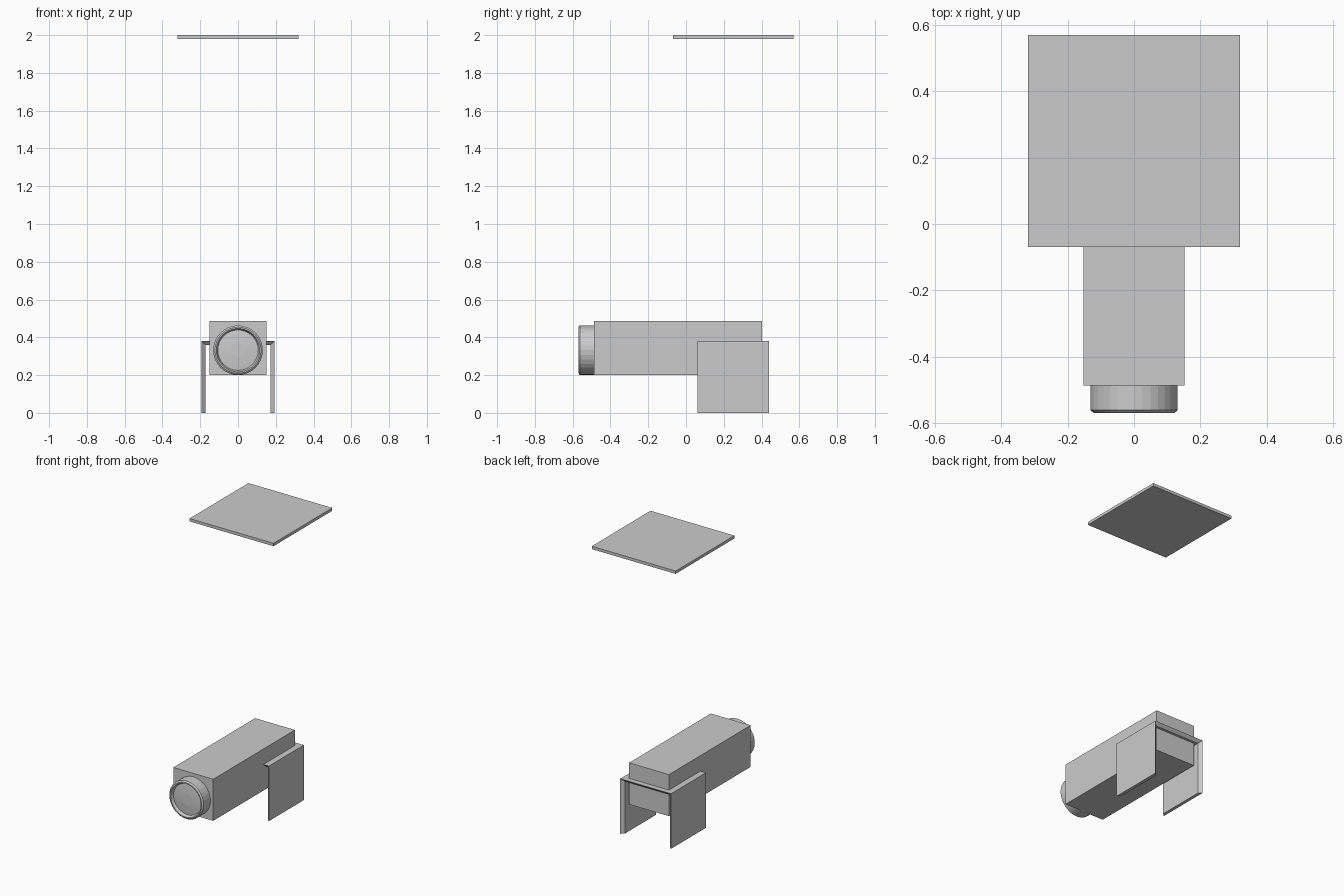
import bpy, bmesh, math

if "Cube" in bpy.data.objects:
    bpy.data.objects.remove(bpy.data.objects["Cube"])


def finish(name, bm):
    bmesh.ops.recalc_face_normals(bm, faces=bm.faces[:])
    mesh = bpy.data.meshes.new(name)
    bm.to_mesh(mesh)
    bm.free()
    obj = bpy.data.objects.new(name, mesh)
    bpy.context.collection.objects.link(obj)
    return obj


def box(name, lo, hi):
    bm = bmesh.new()
    bmesh.ops.create_cube(bm, size=1)
    for v in bm.verts:
        v.co = [l + (c + 0.5) * (h - l) for l, h, c in zip(lo, hi, v.co)]
    return finish(name, bm)


def bridge(bm, a, b, closed):
    n = len(a)
    for i in range(n if closed else n - 1):
        j = (i + 1) % n
        bm.faces.new((a[i], a[j], b[j], b[i]))


# Floating top panel and main housing
box("top_panel", (-0.32, -0.07, 1.98), (0.32, 0.57, 2.0))
box("housing", (-0.152, -0.487, 0.2), (0.152, 0.403, 0.487))

# Lens barrel: stepped rim, recess and shallow dome, turned about the y axis
SIDES, LENS_Z = 32, 0.332
profile = [(0.131, -0.485), (0.131, -0.562), (0.122, -0.57), (0.115, -0.57),
           (0.107, -0.55), (0.08, -0.553), (0.04, -0.556)]
bm = bmesh.new()
rings = []
for r, y in profile:
    rings.append([bm.verts.new((r * math.cos(2 * math.pi * i / SIDES), y,
                                LENS_Z + r * math.sin(2 * math.pi * i / SIDES)))
                  for i in range(SIDES)])
for a, b in zip(rings, rings[1:]):
    bridge(bm, a, b, True)
bm.faces.new(rings[0])
bm.faces.new(rings[-1])
finish("lens_barrel", bm)

# U-shaped bracket straddling the housing, with mitred front and back edges
outer = [(-0.194, 0.0), (-0.194, 0.38), (0.194, 0.38), (0.194, 0.0)]
inner = [(-0.172, 0.0), (-0.172, 0.36), (0.172, 0.36), (0.172, 0.0)]
bm = bmesh.new()
loops = [[bm.verts.new((x, y, z)) for x, z in shape]
         for shape, y in ((outer, 0.06), (outer, 0.44), (inner, 0.42), (inner, 0.08))]
for k in range(4):
    bridge(bm, loops[k], loops[(k + 1) % 4], False)
for end in (0, -1):
    bm.faces.new([loop[end] for loop in loops])
finish("bracket", bm)
